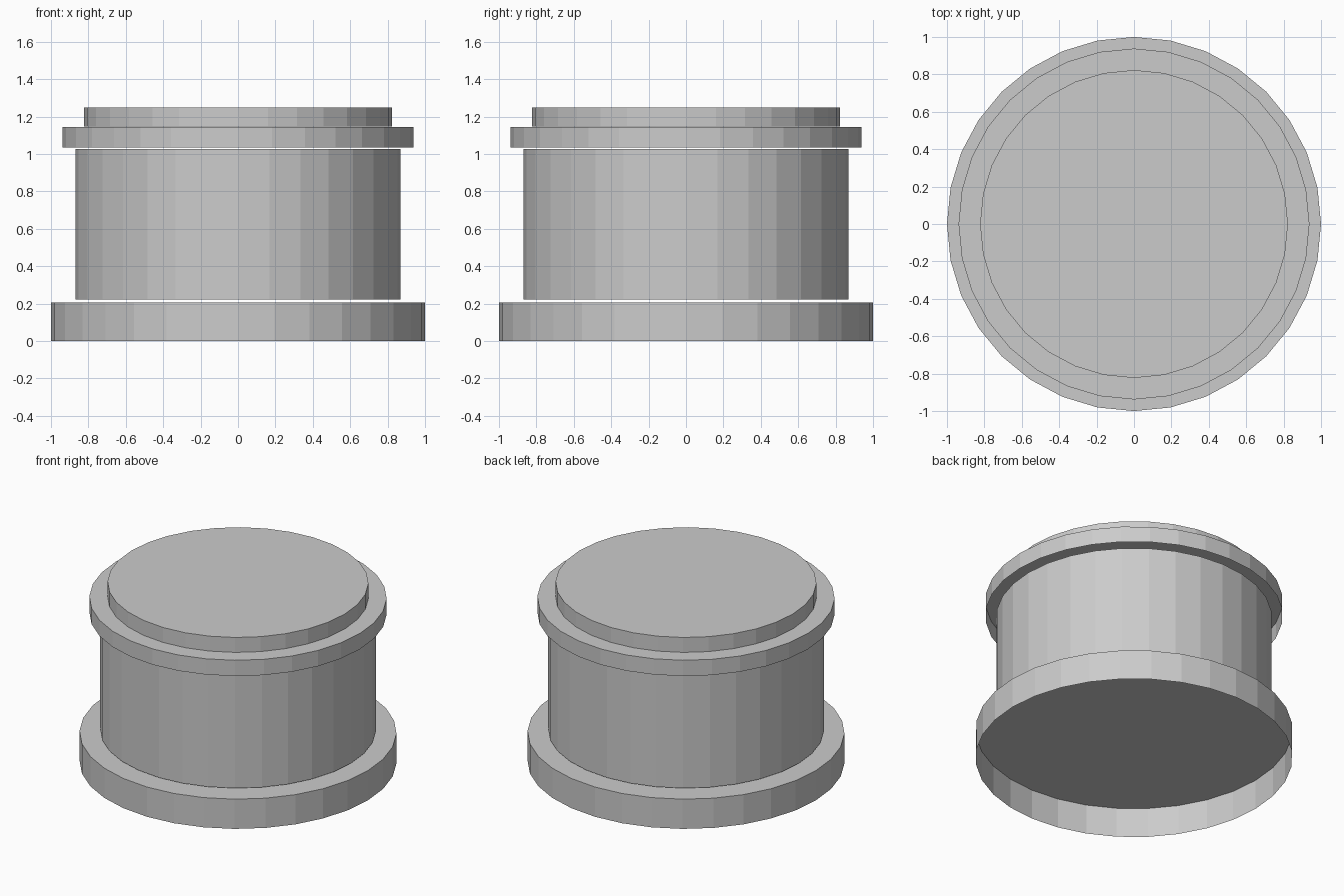
import bpy
import bmesh

if "Cube" in bpy.data.objects:
    bpy.data.objects.remove(bpy.data.objects["Cube"])

# One plain grey for every part
grey = bpy.data.materials.new("plain grey")
grey.diffuse_color = (0.6, 0.6, 0.6, 1.0)
grey.use_nodes = True
grey.node_tree.nodes["Principled BSDF"].inputs["Base Color"].default_value = grey.diffuse_color


def cap(name, radius, bottom, top):
    """Flat-shaded 32-sided drum, closed on top and open underneath."""
    bpy.ops.mesh.primitive_cylinder_add(
        vertices=32, radius=radius, depth=top - bottom,
        location=(0, 0, (bottom + top) / 2))
    part = bpy.context.object
    part.name = name
    part.data.materials.append(grey)
    bm = bmesh.new()
    bm.from_mesh(part.data)
    under = [f for f in bm.faces if f.normal.z < -0.9]
    bmesh.ops.delete(bm, geom=under, context='FACES_ONLY')
    bm.to_mesh(part.data)
    bm.free()


# Stacked from the floor up, with thin gaps around the body
cap("base", 1.0, 0.0, 0.207)
cap("body", 0.87, 0.223, 1.027)
cap("rim", 0.938, 1.035, 1.145)
cap("lid", 0.823, 1.146, 1.25)
